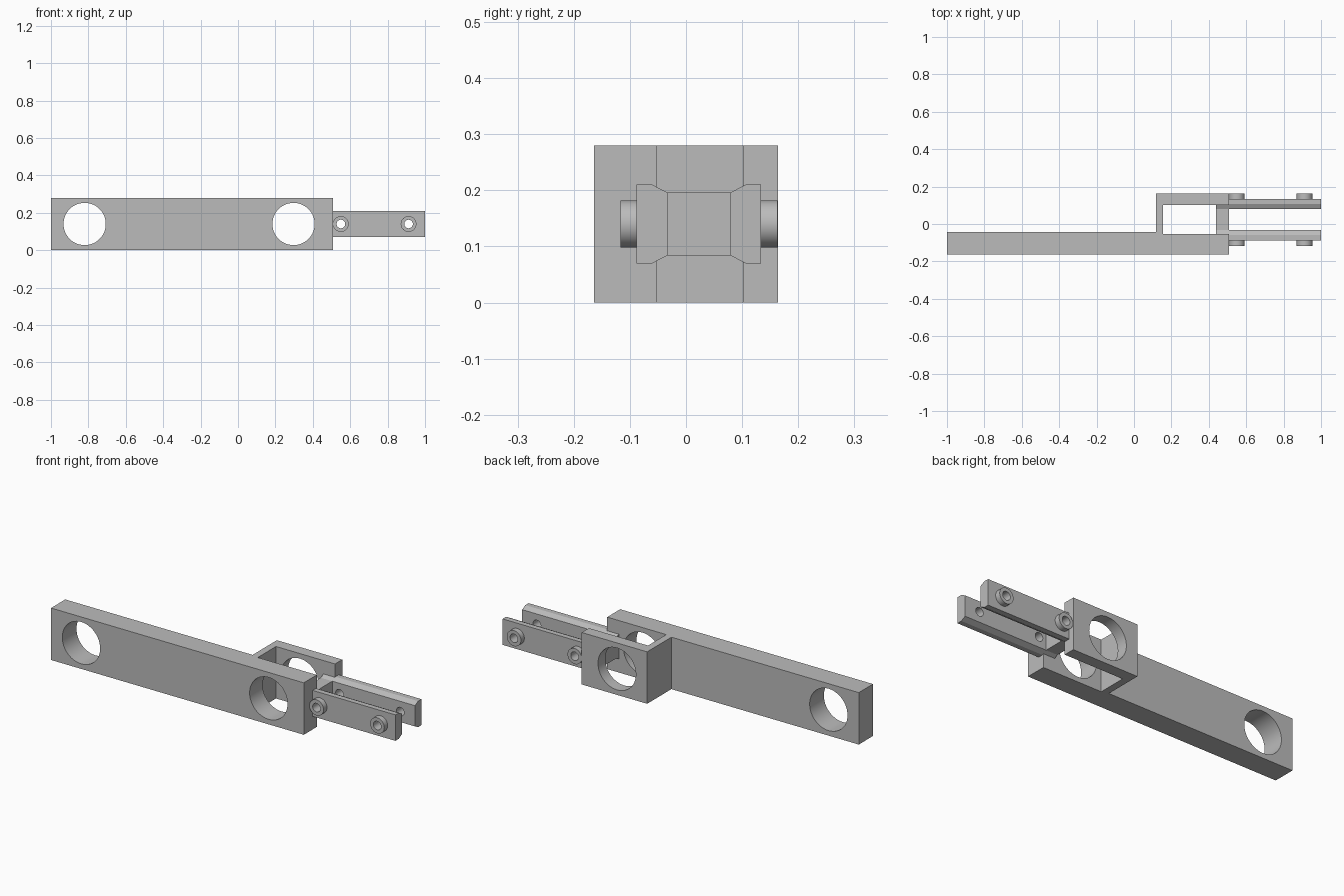
import bpy, bmesh, math
from mathutils import Matrix, Vector

if "Cube" in bpy.data.objects:
    bpy.data.objects.remove(bpy.data.objects["Cube"])

grey = bpy.data.materials.new("steel grey")
grey.diffuse_color = (0.5, 0.5, 0.5, 1)
grey.use_nodes = True
grey.node_tree.nodes["Principled BSDF"].inputs["Base Color"].default_value = grey.diffuse_color
MID = 0.14        # height of every hole axis
AXIS = 0.023      # y centre of the fork


def finish(bm, name):
    bmesh.ops.recalc_face_normals(bm, faces=bm.faces)
    mesh = bpy.data.meshes.new(name)
    bm.to_mesh(mesh)
    bm.free()
    mesh.materials.append(grey)
    ob = bpy.data.objects.new(name, mesh)
    bpy.context.collection.objects.link(ob)
    return ob


def extrude(name, points, vector):
    bm = bmesh.new()
    face = bm.faces.new([bm.verts.new(p) for p in points])
    geom = bmesh.ops.extrude_face_region(bm, geom=[face])["geom"]
    verts = [g for g in geom if isinstance(g, bmesh.types.BMVert)]
    bmesh.ops.translate(bm, verts=verts, vec=Vector(vector))
    return finish(bm, name)


def cylinder(name, x, y0, y1, r, n=48):
    bm = bmesh.new()
    place = Matrix.Translation((x, (y0 + y1) / 2, MID)) @ Matrix.Rotation(math.pi / 2, 4, 'X')
    bmesh.ops.create_cone(bm, cap_ends=True, segments=n, radius1=r, radius2=r,
                          depth=abs(y1 - y0), matrix=place)
    return finish(bm, name)


def combine(target, tool, operation):
    mod = target.modifiers.new(operation, 'BOOLEAN')
    mod.operation, mod.solver, mod.object = operation, 'EXACT', tool
    bpy.context.view_layer.objects.active = target
    bpy.ops.object.modifier_apply(modifier=mod.name)
    bpy.data.objects.remove(tool)


# Long bar with a U-shaped clevis at its right end
outline = [(-1, -0.164), (0.507, -0.164), (0.507, -0.053), (0.155, -0.053),
           (0.155, 0.102), (0.507, 0.102), (0.507, 0.164), (0.117, 0.164),
           (0.117, -0.043), (-1, -0.043)]
link = extrude("clevis_link", [(x, y, 0) for x, y in outline], (0, 0, 0.28))

# Web joining the two fork prongs
web = extrude("web", [(0.438, AXIS + s * 0.06, MID + t * 0.056)
                      for s, t in ((-1, -1), (1, -1), (1, 1), (-1, 1))], (0.069, 0, 0))
combine(link, web, 'UNION')

# Prongs with chamfered inner edges, and their bosses
for side in (-1, 1):
    profile = [(0.111, -0.07), (0.083, -0.07), (0.056, -0.056),
               (0.056, 0.056), (0.083, 0.07), (0.111, 0.07)]
    prong = extrude("prong", [(0.438, AXIS + side * y, MID + z) for y, z in profile],
                    (0.562, 0, 0))
    combine(link, prong, 'UNION')
    for x in (0.55, 0.912):
        boss = cylinder("boss", x, AXIS + side * 0.09, AXIS + side * 0.14, 0.042)
        combine(link, boss, 'UNION')

# Pin holes through the prongs, large bores through bar and clevis
for x, r in ((0.55, 0.023), (0.912, 0.023), (-0.82, 0.113), (0.297, 0.113)):
    combine(link, cylinder("bore", x, -0.4, 0.4, r), 'DIFFERENCE')

bpy.ops.object.select_all(action='DESELECT')
link.select_set(True)
bpy.context.view_layer.objects.active = link
bpy.ops.object.shade_smooth_by_angle(angle=math.radians(20))
